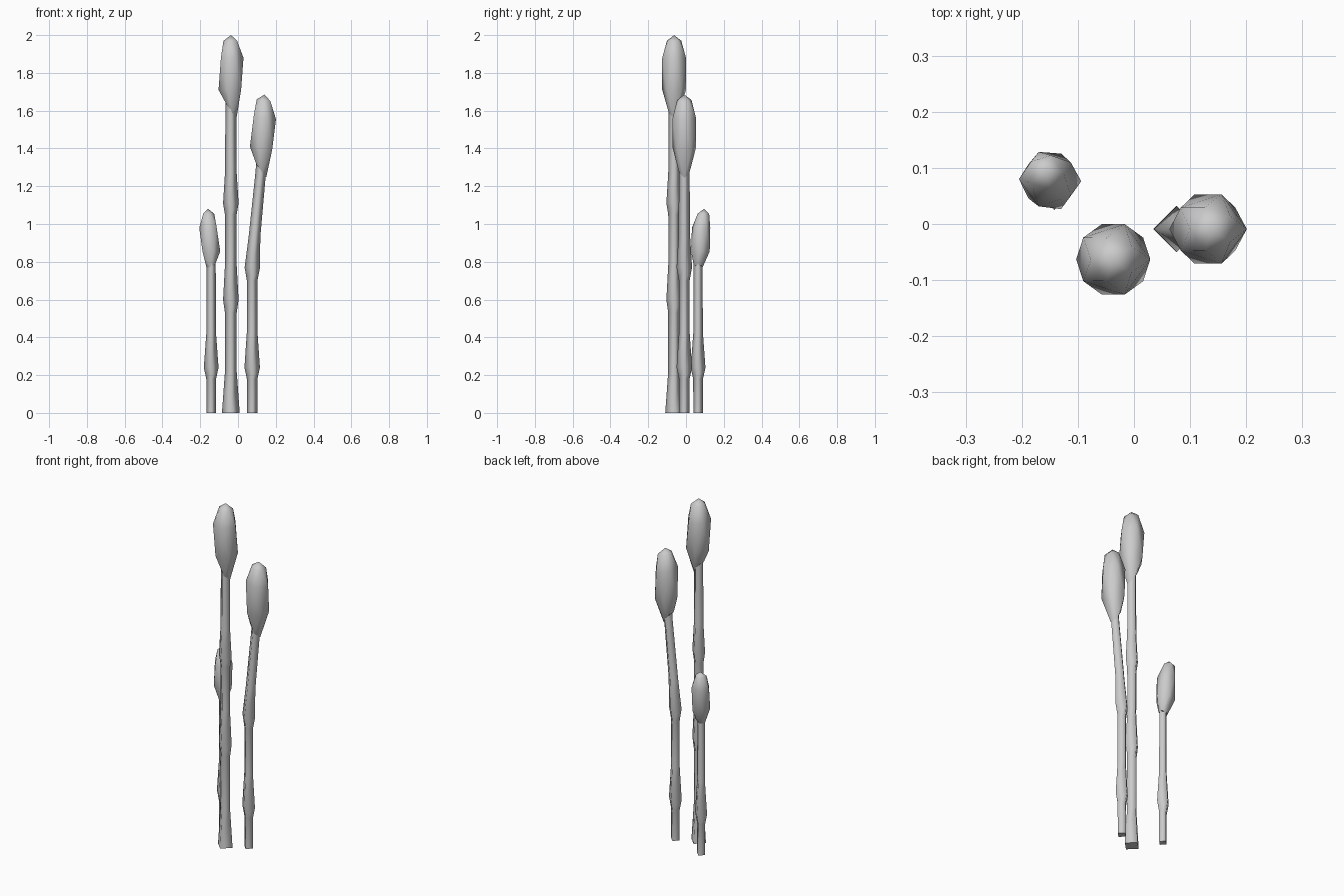
import bpy, bmesh
from math import sin, cos, pi

if "Cube" in bpy.data.objects:
    bpy.data.objects.remove(bpy.data.objects["Cube"])


def loft(name, rings, sides, apex=None):
    """Skin rings of (x, y, z, radius, phase, tilt); optional pointed tip."""
    bm = bmesh.new()
    loops = []
    for x, y, z, r, phase, tilt in rings:
        angles = [phase + 2 * pi * i / sides for i in range(sides)]
        loops.append([bm.verts.new((x + r * cos(a), y + r * sin(a), z + tilt * cos(a)))
                      for a in angles])
    for a, b, ra, rb in zip(loops, loops[1:], rings, rings[1:]):
        for i in range(sides):
            j = (i + 1) % sides
            if abs(ra[4] - rb[4]) < 0.01:
                bm.faces.new((a[i], a[j], b[j], b[i]))
            else:
                # staggered rings: b[i] sits half a step before or after a[i]
                if rb[4] > ra[4]:
                    bm.faces.new((a[i], a[j], b[i]))
                    bm.faces.new((a[j], b[j], b[i]))
                else:
                    bm.faces.new((a[i], b[j], b[i]))
                    bm.faces.new((a[i], a[j], b[j]))
    for f in bm.faces:
        f.smooth = True
    base = bm.faces.new(loops[0][::-1])
    for e in base.edges:
        e.smooth = False
    if apex:
        tip = bm.verts.new(apex)
        for i in range(sides):
            bm.faces.new((loops[-1][i], loops[-1][(i + 1) % sides], tip)).smooth = True
    else:
        bm.faces.new(loops[-1])
    bmesh.ops.recalc_face_normals(bm, faces=bm.faces[:])
    mesh = bpy.data.meshes.new(name)
    bm.to_mesh(mesh)
    bm.free()
    ob = bpy.data.objects.new(name, mesh)
    bpy.context.collection.objects.link(ob)
    return ob


def stalk(name, y, profile):
    """Four-sided jointed stem; profile rows are (x, z, radius)."""
    return loft(name, [(x, y, z, r, 0, 0) for x, z, r in profile], 4)


def head(name, rings, apex, turn):
    """Five-sided bud whose rings are staggered by half a step."""
    step = pi / 5
    full = [(x, y, z, r, turn + (step if k in (1, 3) else 0), t)
            for k, (x, y, z, r, t) in enumerate(rings)]
    return loft(name, full, 5, apex)


# tall stalk with two joints
stalk("tall_stalk", -0.063, [
    (-0.038, 0, 0.047), (-0.038, 0.22, 0.031), (-0.038, 0.53, 0.031),
    (-0.038, 0.60, 0.041), (-0.038, 0.80, 0.030), (-0.038, 1.05, 0.031),
    (-0.038, 1.11, 0.041), (-0.038, 1.27, 0.031), (-0.038, 1.68, 0.028)])
head("tall_bud", [
    (-0.037, -0.063, 1.60, 0.029, -0.04), (-0.037, -0.063, 1.71, 0.066, 0),
    (-0.037, -0.063, 1.88, 0.066, 0), (-0.037, -0.063, 1.97, 0.040, 0)],
    (-0.037, -0.063, 2.0), 0)

# leaning stalk with two joints
stalk("leaning_stalk", -0.009, [
    (0.075, 0, 0.027), (0.075, 0.18, 0.028), (0.075, 0.24, 0.041),
    (0.075, 0.43, 0.028), (0.075, 0.70, 0.028), (0.076, 0.77, 0.041),
    (0.087, 0.93, 0.031), (0.120, 1.27, 0.028), (0.127, 1.37, 0.027)])
head("leaning_bud", [
    (0.120, -0.009, 1.285, 0.029, -0.04), (0.128, -0.009, 1.40, 0.065, -0.01),
    (0.136, -0.009, 1.565, 0.065, -0.01), (0.139, -0.009, 1.655, 0.040, -0.005)],
    (0.140, -0.009, 1.685), 0)

# short stalk with one joint
stalk("short_stalk", 0.064, [
    (-0.142, 0, 0.025), (-0.142, 0.18, 0.026), (-0.142, 0.24, 0.039),
    (-0.142, 0.43, 0.025), (-0.142, 0.82, 0.024)])
head("short_bud", [
    (-0.142, 0.066, 0.775, 0.024, 0.008), (-0.146, 0.076, 0.855, 0.052, 0),
    (-0.154, 0.080, 0.98, 0.051, 0), (-0.158, 0.092, 1.055, 0.032, 0)],
    (-0.159, 0.095, 1.08), pi)
